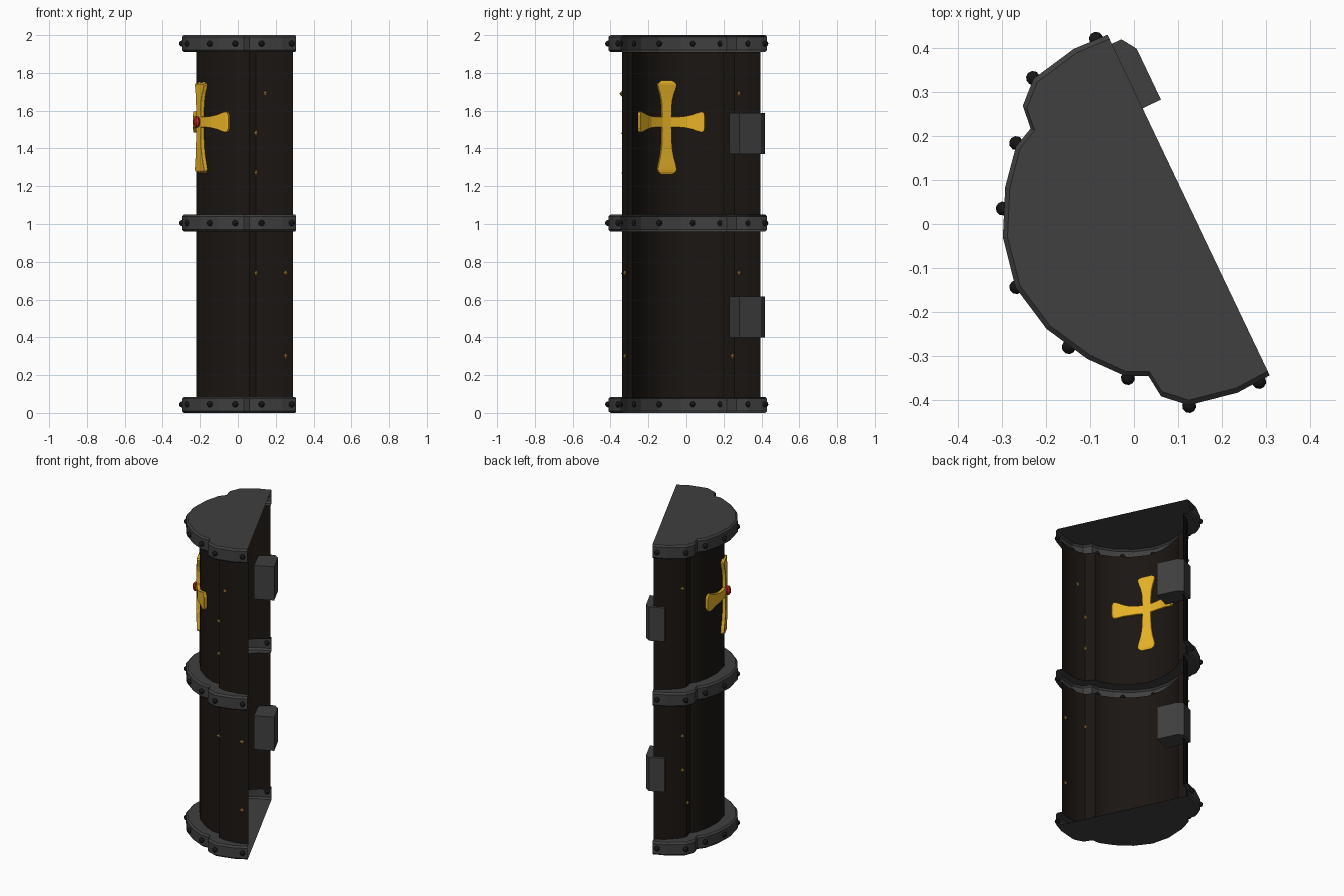
import bpy
import bmesh
import math
from mathutils import Matrix

if "Cube" in bpy.data.objects:
    bpy.data.objects.remove(bpy.data.objects["Cube"], do_unlink=True)

# Local frame: x runs along the open side, y points out of the curved wall
FRAME = Matrix.Translation((0.124, 0.043, 0)) @ Matrix.Rotation(math.radians(115.45), 4, "Z")


def material(name, rgb, rough=0.6):
    m = bpy.data.materials.new(name)
    m.use_nodes = True
    m.diffuse_color = (*rgb, 1)
    bsdf = m.node_tree.nodes["Principled BSDF"]
    bsdf.inputs["Base Color"].default_value = (*rgb, 1)
    bsdf.inputs["Roughness"].default_value = rough
    return m


WOOD = material("dark_wood", (0.011, 0.008, 0.006))
IRON = material("dark_iron", (0.05, 0.05, 0.05))
BLACK = material("black_iron", (0.008, 0.008, 0.008))
GOLD = material("gold", (0.8, 0.45, 0.02), 0.4)
BRASS = material("old_brass", (0.35, 0.18, 0.03))
RED = material("red_gem", (0.5, 0.02, 0.01), 0.3)


def finish(name, bm, mat, smooth=False):
    bmesh.ops.remove_doubles(bm, verts=bm.verts, dist=0.0001)
    bmesh.ops.recalc_face_normals(bm, faces=bm.faces)
    mesh = bpy.data.meshes.new(name)
    bm.to_mesh(mesh)
    bm.free()
    mesh.materials.append(mat)
    ob = bpy.data.objects.new(name, mesh)
    bpy.context.collection.objects.link(ob)
    ob.matrix_world = FRAME
    if smooth:
        bpy.ops.object.select_all(action="DESELECT")
        ob.select_set(True)
        bpy.context.view_layer.objects.active = ob
        bpy.ops.object.shade_smooth_by_angle(angle=math.radians(32))
    return ob


def mirrored(half):
    return [(-x, y) for x, y in reversed(half[1:])] + half


def loft(name, rows, mat, closed=False, cap_first=False, cap_last=False, smooth=False):
    """Skin a list of (outline, height) rows."""
    bm = bmesh.new()
    rings = [[bm.verts.new((x, y, z)) for x, y in outline] for outline, z in rows]
    for a, b in zip(rings, rings[1:]):
        n = len(a)
        for i in range(n if closed else n - 1):
            j = (i + 1) % n
            bm.faces.new((a[i], a[j], b[j], b[i]))
    if cap_first:
        bm.faces.new(rings[0])
    if cap_last:
        bm.faces.new(rings[-1])
    return finish(name, bm, mat, smooth)


BODY_HALF = [(0, 0.355), (0.1, 0.333), (0.19, 0.285), (0.25, 0.235), (0.268, 0.197),
             (0.325, 0.185), (0.355, 0.145), (0.382, 0.07), (0.39, 0)]
BAND_HALF = [(0, 0.435), (0.115, 0.412), (0.216, 0.358), (0.288, 0.297), (0.311, 0.249),
             (0.365, 0.243), (0.41, 0.195), (0.432, 0.083), (0.428, 0)]
body = mirrored(BODY_HALF)
band = mirrored(BAND_HALF)
band_in = [(x * 0.975, y * 0.975) for x, y in band]

# Wall panels between the bands
loft("lower_wall", [(body, 0.08), (body, 0.96)], WOOD, smooth=True)
loft("upper_wall", [(body, 1.05), (body, 1.91)], WOOD, smooth=True)


# Bevelled iron bands, the end ones closed by plates
def iron_band(name, low, high, floor=False, roof=False):
    c = 0.01
    rows = [(band_in, low), (band, low + c), (band, high - c), (band_in, high)]
    if not floor:
        rows.insert(0, (body, low))
    if not roof:
        rows.append((body, high))
    loft(name, rows, IRON, cap_first=floor, cap_last=roof)


iron_band("bottom_band", 0, 0.085, floor=True)
iron_band("middle_band", 0.96, 1.05)
iron_band("top_band", 1.91, 2, roof=True)


# Rivets and small studs
def beads(name, points, radius, segments, rings, mat, smooth):
    bm = bmesh.new()
    for p in points:
        bmesh.ops.create_uvsphere(bm, u_segments=segments, v_segments=rings,
                                  radius=radius, matrix=Matrix.Translation(p))
    return finish(name, bm, mat, smooth)


RIVETS = mirrored([(0, 0.433), (0.174, 0.384), (0.295, 0.293), (0.412, 0.195), (0.431, 0.028)])
for label, z in (("bottom", 0.045), ("middle", 1.005), ("top", 1.955)):
    beads(label + "_rivets", [(x, y, z) for x, y in RIVETS], 0.016, 10, 6, BLACK, True)

STUDS = [(-0.355, 0.145, 1.69), (-0.325, 0.185, 1.48), (-0.325, 0.185, 1.27),
         (-0.325, 0.185, 0.74), (-0.386, 0.04, 0.74), (-0.386, 0.04, 0.3),
         (0.342, 0.163, 1.69), (0.342, 0.163, 0.74), (0.342, 0.163, 0.52), (0.315, 0.187, 0.3)]
beads("wall_studs", STUDS, 0.015, 4, 2, BRASS, False)

# Hinge blocks on the rear edge of the open side
HINGE = [(0.243, -0.046), (0.371, -0.046), (0.405, -0.024), (0.405, 0.07), (0.243, 0.075)]
for label, z in (("lower", 0.4), ("upper", 1.37)):
    loft(label + "_hinge", [(HINGE, z), (HINGE, z + 0.217)], IRON,
         closed=True, cap_first=True, cap_last=True)


# Flared cross wrapped around the upper wall
def wall_depth(x):
    x = abs(x)
    for (x0, y0), (x1, y1) in zip(BODY_HALF, BODY_HALF[1:]):
        if x <= x1:
            return y0 + (y1 - y0) * (x - x0) / (x1 - x0)
    return 0


CROSS_Z = 1.54
FLARE = [(0, 0.028), (0.25, 0.028), (0.45, 0.031), (0.65, 0.039),
         (0.8, 0.049), (0.92, 0.055), (0.97, 0.05), (1, 0.032)]
bm = bmesh.new()


def cross_vert(x, z):
    return bm.verts.new((x, wall_depth(x) + 0.004, CROSS_Z + z))


core = 0.028
bm.faces.new([cross_vert(x, z) for x, z in
              ((-core, -core), (core, -core), (core, core), (-core, core))])
for dx, dz, length in ((1, 0, 0.2), (-1, 0, 0.2), (0, 1, 0.21), (0, -1, 0.27)):
    pairs = []
    for t, w in FLARE:
        d = core + t * (length - core)
        pairs.append([cross_vert(dx * d - dz * s * w, dz * d + dx * s * w) for s in (-1, 1)])
    for a, b in zip(pairs, pairs[1:]):
        bm.faces.new((a[0], b[0], b[1], a[1]))
cross = finish("wall_cross", bm, GOLD)
solid = cross.modifiers.new("thickness", "SOLIDIFY")
solid.thickness = 0.032
solid.offset = 0
bevel = cross.modifiers.new("soft_edge", "BEVEL")
bevel.width = 0.006
bevel.segments = 1
bevel.limit_method = "ANGLE"
bevel.angle_limit = math.radians(50)

# Gem at the centre of the cross
gem = beads("cross_gem", [(0, 0, 0)], 0.03, 8, 6, RED, False)
gem.matrix_world = FRAME @ Matrix.Translation((0, 0.378, CROSS_Z)) @ Matrix.Diagonal((0.8, 0.6, 1, 1))
